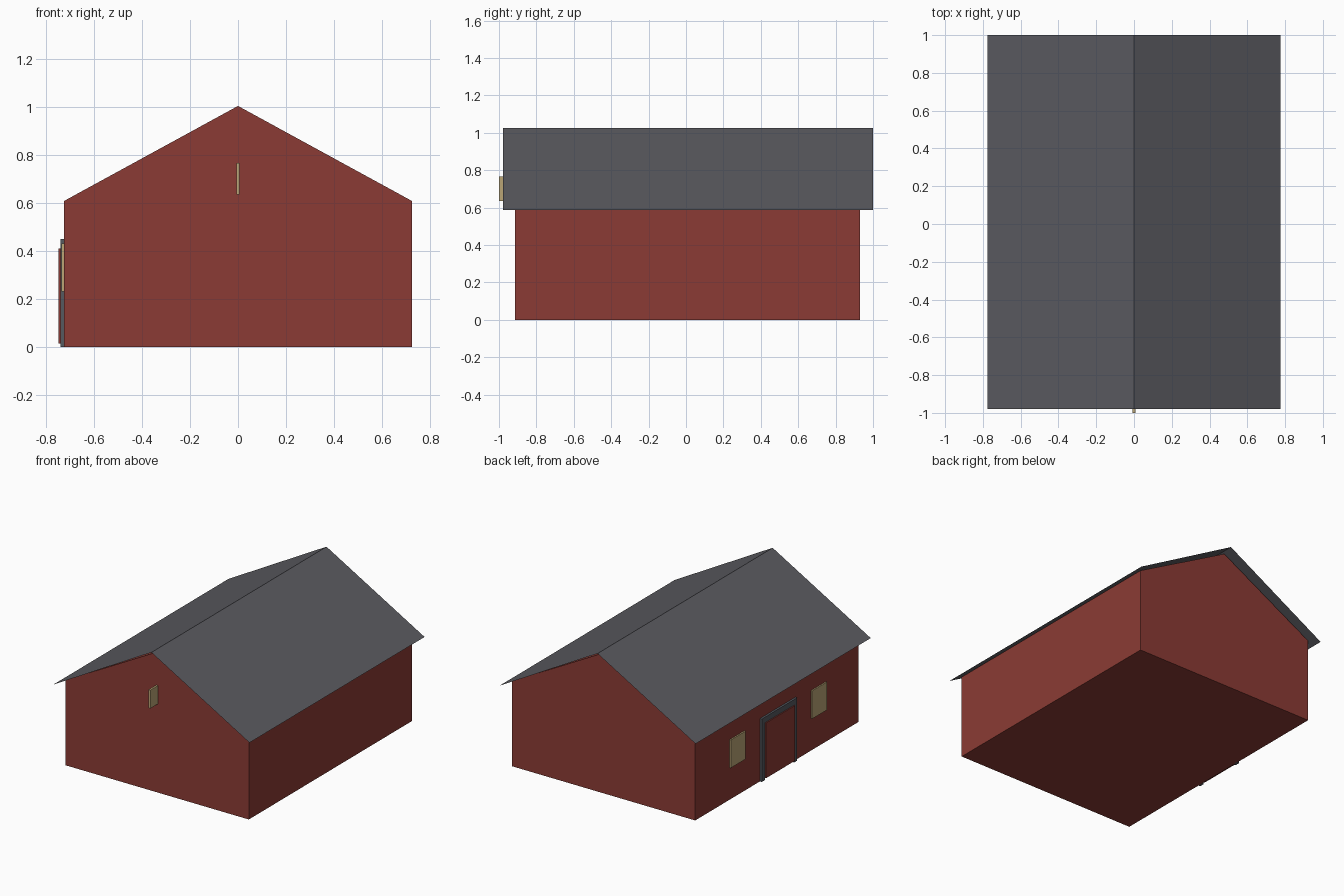
import bpy

cube = bpy.data.objects.get("Cube")
if cube:
    bpy.data.objects.remove(cube, do_unlink=True)


def material(name, rgb):
    mat = bpy.data.materials.new(name)
    mat.use_nodes = True
    mat.diffuse_color = (*rgb, 1)
    mat.node_tree.nodes["Principled BSDF"].inputs["Base Color"].default_value = (*rgb, 1)
    return mat


RED = material("barn red", (0.26, 0.044, 0.035))
GREY = material("slate grey", (0.105, 0.105, 0.118))
TRIM = material("dark trim grey", (0.09, 0.10, 0.115))
TAN = material("pale tan", (0.50, 0.38, 0.18))


def extrude_profile(name, profile, y0, y1, mat, closed=True):
    """Sweep an (x, z) profile along y; an open profile gives thin sheets."""
    n = len(profile)
    verts = [(x, y, z) for y in (y0, y1) for x, z in profile]
    sides = n if closed else n - 1
    faces = [(i, (i + 1) % n, n + (i + 1) % n, n + i) for i in range(sides)]
    if closed:
        faces += [tuple(reversed(range(n))), tuple(range(n, 2 * n))]
    mesh = bpy.data.meshes.new(name)
    mesh.from_pydata(verts, [], faces)
    mesh.materials.append(mat)
    obj = bpy.data.objects.new(name, mesh)
    bpy.context.collection.objects.link(obj)
    return obj


def slab(name, x, y, z, mat):
    """Box between (min, max) pairs on each axis."""
    profile = [(x[0], z[0]), (x[1], z[0]), (x[1], z[1]), (x[0], z[1])]
    return extrude_profile(name, profile, y[0], y[1], mat)


MID = 0.01      # middle of the building along y
WALL = 0.725    # half width of the building

# Walls with gabled ends
extrude_profile("walls", [(-WALL, 0), (WALL, 0), (WALL, 0.608), (0, 1.004), (-WALL, 0.608)],
                MID - 0.923, MID + 0.921, RED)

# Roof: two thin sheets meeting at the ridge
extrude_profile("roof", [(0.776, 0.588), (0, 1.026), (-0.776, 0.588)],
                MID - 0.989, MID + 0.99, GREY, closed=False)

# Door and its surround on the long right wall
for side, y in (("left", 0.165), ("right", -0.2)):
    slab(f"door_jamb_{side}", (-0.74, -WALL + 0.01), (y, y + 0.035), (0, 0.45), TRIM)
slab("door_lintel", (-0.74, -WALL + 0.01), (-0.165, 0.165), (0.41, 0.45), TRIM)
slab("door", (-0.748, -WALL + 0.01), (-0.165, 0.165), (0.015, 0.41), RED)

# Windows either side of the door
for name, y in (("window_back", 0.46), ("window_front", -0.46)):
    slab(name, (-0.735, -WALL + 0.01), (y - 0.084, y + 0.084), (0.23, 0.43), TAN)

# Narrow loft window standing out of the front gable
slab("loft_window", (-0.007, 0.007), (-1.0, -0.83), (0.635, 0.766), TAN)
